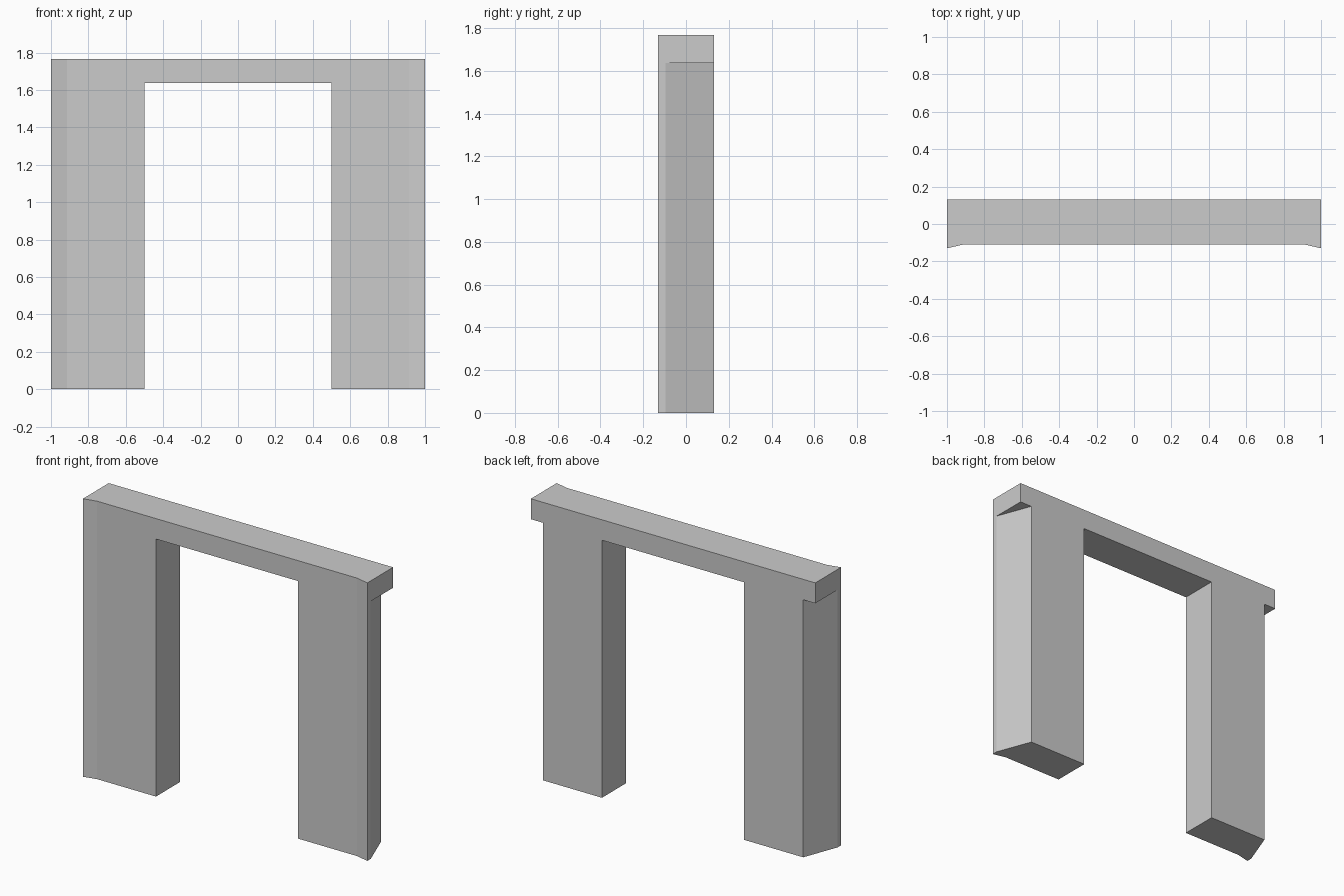
import bpy, bmesh

if "Cube" in bpy.data.objects:
    bpy.data.objects.remove(bpy.data.objects["Cube"])

TOP, SOFFIT = 1.767, 1.637


def prism(name, outline, z0, z1):
    """Extrude a plan outline (x, y) from z0 to z1."""
    bm = bmesh.new()
    face = bm.faces.new([bm.verts.new((x, y, z0)) for x, y in outline])
    ext = bmesh.ops.extrude_face_region(bm, geom=[face])
    moved = [g for g in ext["geom"] if isinstance(g, bmesh.types.BMVert)]
    bmesh.ops.translate(bm, verts=moved, vec=(0, 0, z1 - z0))
    bmesh.ops.recalc_face_normals(bm, faces=bm.faces[:])
    mesh = bpy.data.meshes.new(name)
    bm.to_mesh(mesh)
    bm.free()
    obj = bpy.data.objects.new(name, mesh)
    bpy.context.collection.objects.link(obj)
    return obj


def cut(target, cutter):
    """Subtract the cutter, apply, and discard it."""
    cutter.hide_render = True
    mod = target.modifiers.new("cut", "BOOLEAN")
    mod.operation, mod.solver, mod.object = "DIFFERENCE", "EXACT", cutter
    bpy.context.view_layer.objects.active = target
    bpy.ops.object.modifier_apply(modifier=mod.name)
    bpy.data.objects.remove(cutter)


# Door surround: plan with flared front corners, full height
frame = prism("door_frame", [(-1, 0.13), (-1, -0.13), (-0.914, -0.11),
                             (0.914, -0.11), (1, -0.13), (1, 0.13)], 0, TOP)

# Doorway opening
cut(frame, prism("doorway_cutter",
                 [(-0.5, -0.3), (0.5, -0.3), (0.5, 0.3), (-0.5, 0.3)], -0.2, SOFFIT))

# Angled outer sides of the legs, leaving the lintel ends overhanging
slope = (1 - 0.915) / (0.13 + 0.095)
for side in (-1, 1):
    wedge = [(1 + 0.1 * slope, -0.195), (0.915 - 0.1 * slope, 0.23), (1.3, 0.23), (1.3, -0.195)]
    cut(frame, prism("side_cutter", [(side * x, y) for x, y in wedge], -0.2, SOFFIT))
